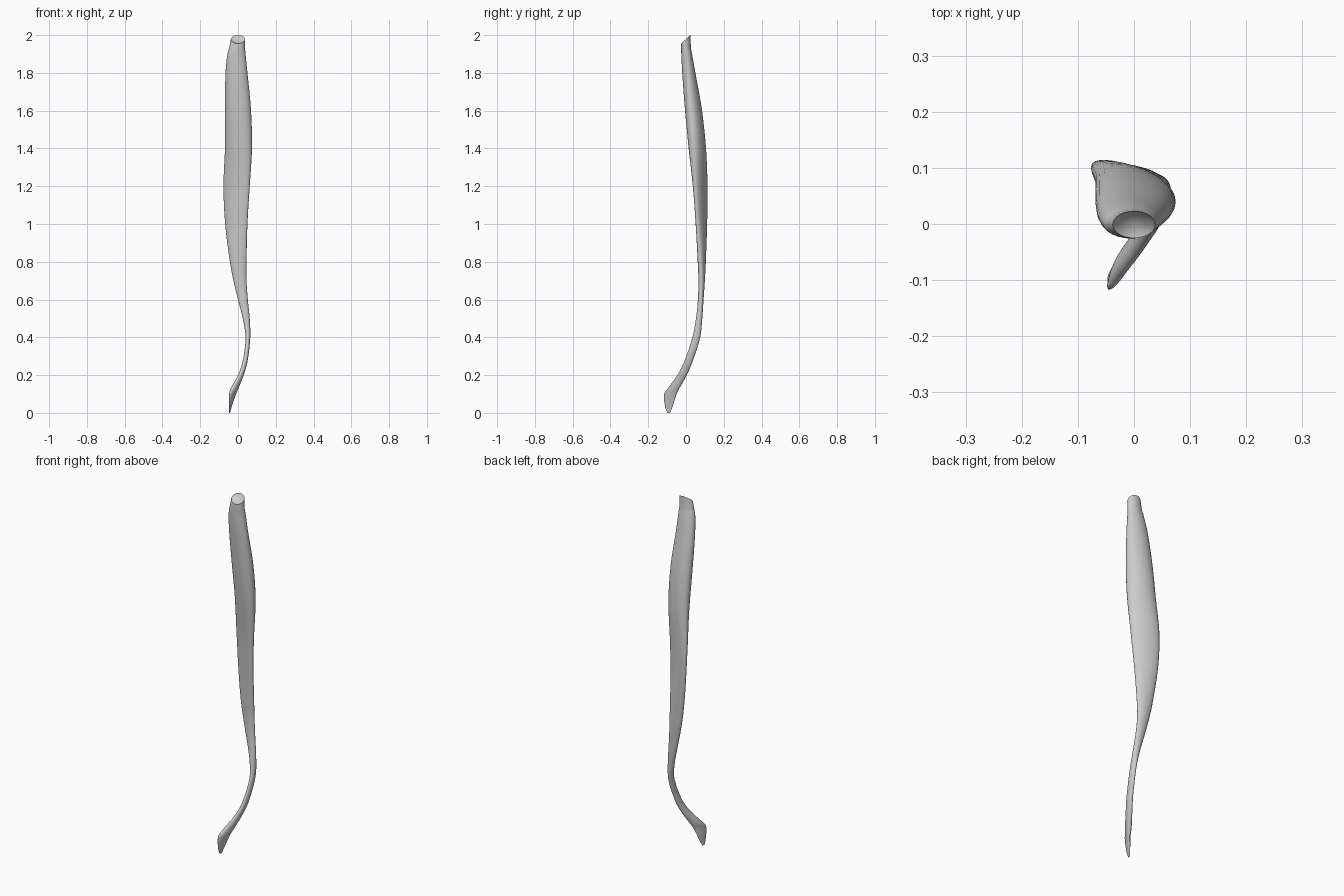
import bpy, bmesh, math

if "Cube" in bpy.data.objects:
    bpy.data.objects.remove(bpy.data.objects["Cube"])

# Cross-sections: z, x min, x max, y min, y max, skew (x/y correlation)
SECTIONS = [
    (0.00, -0.047, -0.042, -0.098, -0.084, 0.8),
    (0.03, -0.047, -0.034, -0.110, -0.072, 0.8),
    (0.10, -0.047, -0.010, -0.116, -0.050, 0.75),
    (0.13, -0.038, 0.003, -0.096, -0.035, 0.6),
    (0.20, 0.000, 0.030, -0.046, 0.004, 0.3),
    (0.27, 0.024, 0.050, -0.010, 0.034, 0.1),
    (0.40, 0.040, 0.065, 0.034, 0.075, 0.0),
    (0.50, 0.025, 0.062, 0.053, 0.086, 0.0),
    (0.60, 0.000, 0.052, 0.063, 0.093, 0.0),
    (0.70, -0.024, 0.045, 0.066, 0.100, -0.1),
    (0.80, -0.043, 0.045, 0.062, 0.105, -0.3),
    (1.00, -0.068, 0.050, 0.051, 0.112, -0.65),
    (1.20, -0.077, 0.062, 0.036, 0.114, -0.65),
    (1.40, -0.069, 0.074, 0.014, 0.106, -0.4),
    (1.60, -0.069, 0.069, -0.005, 0.085, -0.25),
    (1.80, -0.066, 0.050, -0.020, 0.050, -0.15),
    (1.90, -0.056, 0.040, -0.025, 0.032, 0.0),
    (1.93, -0.047, 0.037, -0.026, 0.026, 0.0),
]
SIDES, STEPS = 28, 4


def spline(p0, p1, p2, p3, t):
    """Cubic through uneven z stations."""
    h = p2[0] - p1[0]
    out = [p1[0] + h * t]
    for a, b, c, d in list(zip(p0, p1, p2, p3))[1:]:
        m1 = (c - a) / (p2[0] - p0[0]) * h
        m2 = (d - b) / (p3[0] - p1[0]) * h
        out.append((2*t**3 - 3*t*t + 1) * b + (t**3 - 2*t*t + t) * m1
                   + (3*t*t - 2*t**3) * c + (t**3 - t*t) * m2)
    return out


rows = []
last = len(SECTIONS) - 1
for i in range(last):
    pts = [SECTIONS[max(0, min(last, i + k))] for k in (-1, 0, 1, 2)]
    rows += [spline(*pts, s / STEPS) for s in range(STEPS)]
rows.append(list(SECTIONS[-1]))

bm = bmesh.new()


def add_ring(row, slope=0.0):
    z, x0, x1, y0, y1, skew = row
    d = math.acos(max(-0.95, min(0.95, skew)))
    cy, hy = (y0 + y1) / 2, (y1 - y0) / 2
    ring = []
    for k in range(SIDES):
        a = 2 * math.pi * k / SIDES
        y = cy + hy * math.cos(a - d)
        x = (x0 + x1) / 2 + (x1 - x0) / 2 * math.cos(a)
        ring.append(bm.verts.new((x, y, z + slope * (y - cy))))
    return ring


# Body of the muscle, ending in a slanted top rim
rings = [add_ring(r) for r in rows]
rings.append(add_ring((1.978, -0.038, 0.038, -0.025, 0.023, 0.0), 0.92))
for a, b in zip(rings, rings[1:]):
    for k in range(SIDES):
        n = (k + 1) % SIDES
        bm.faces.new((a[k], a[n], b[n], b[k]))

# Closed tail and scooped top
bm.faces.new(rings[0][::-1])
centre = bm.verts.new((0, 0.002, 1.955))
for k in range(SIDES):
    bm.faces.new((rings[-1][k], rings[-1][(k + 1) % SIDES], centre))
bmesh.ops.recalc_face_normals(bm, faces=bm.faces)

mesh = bpy.data.meshes.new("muscle_strap")
bm.to_mesh(mesh)
bm.free()
muscle = bpy.data.objects.new("muscle_strap", mesh)
bpy.context.collection.objects.link(muscle)
bpy.context.view_layer.objects.active = muscle
muscle.select_set(True)
bpy.ops.object.shade_smooth_by_angle(angle=math.radians(40))
